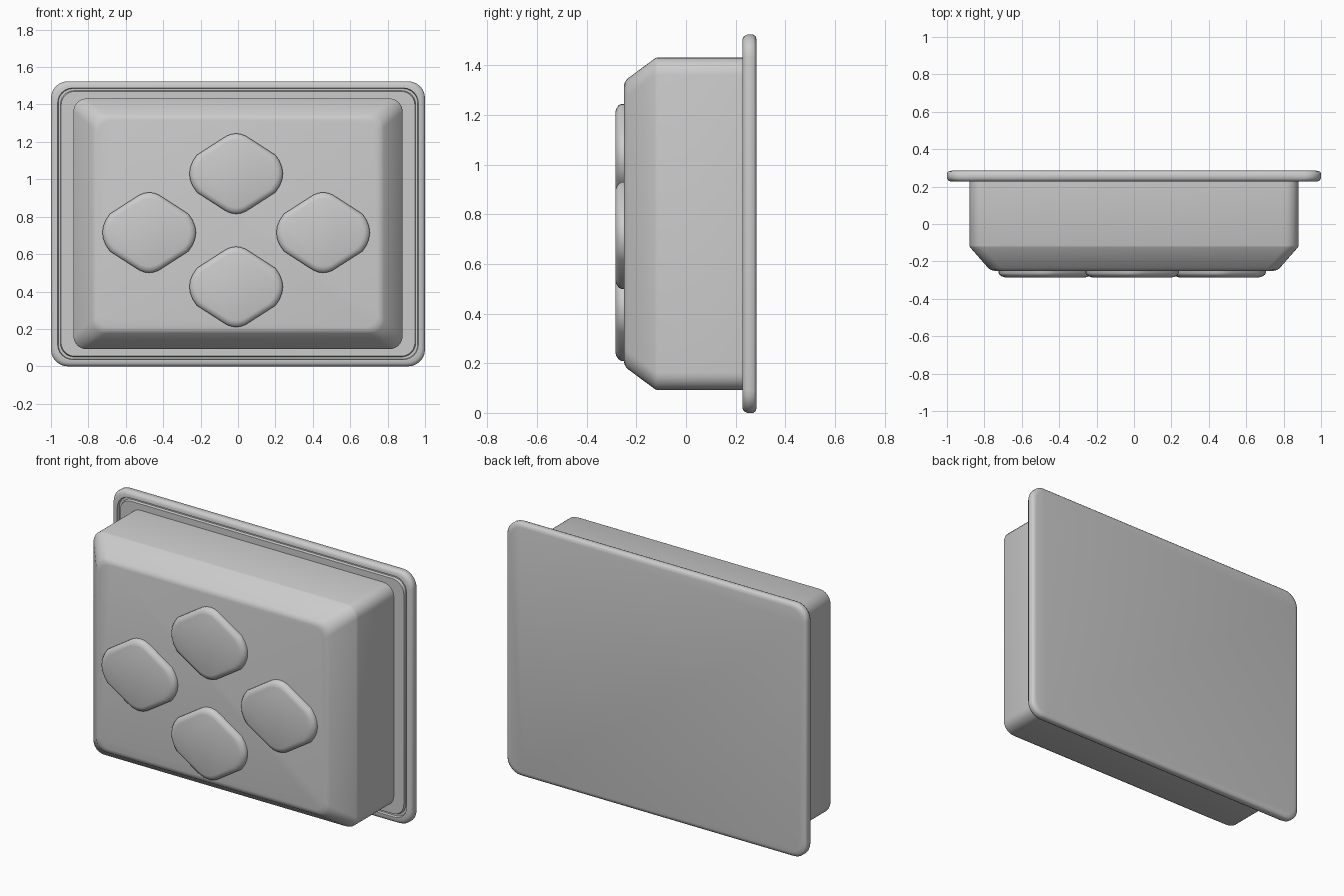
import bpy, bmesh, math
from mathutils import Vector

if "Cube" in bpy.data.objects:
    bpy.data.objects.remove(bpy.data.objects["Cube"], do_unlink=True)

grey = bpy.data.materials.new("light grey")
grey.use_nodes = True
colour = (0.6, 0.6, 0.6, 1)
grey.diffuse_color = colour
grey.node_tree.nodes["Principled BSDF"].inputs["Base Color"].default_value = colour


def rounded_rect(w, h, r, steps=6):
    """Outline of a rounded rectangle, half sizes w and h."""
    pts = []
    for i, (sx, sz) in enumerate([(1, 1), (-1, 1), (-1, -1), (1, -1)]):
        for k in range(steps + 1):
            a = math.pi / 2 * (i + k / steps)
            pts.append((sx * (w - r) + r * math.cos(a), sz * (h - r) + r * math.sin(a)))
    return pts


def soft_diamond(inset, steps=6):
    """Diamond outline whose four corners are quadratic curves."""
    fx, fz = 1 - inset / 0.25, 1 - inset / 0.215
    right = [Vector((0.21, -0.10)), Vector((0.29, 0)), Vector((0.21, 0.10))]
    top = [Vector((0.075, 0.187)), Vector((0, 0.243)), Vector((-0.075, 0.187))]
    pts = []
    for sign in (1, -1):
        for a, b, c in (right, top):
            for k in range(steps + 1):
                t = k / steps
                p = sign * (a * (1 - t) ** 2 + b * 2 * t * (1 - t) + c * t * t)
                pts.append((p.x * fx, p.y * fz))
    return pts


def loft(name, rings, location, angle):
    """Skin a list of (outline, y) rings and cap both ends."""
    bm = bmesh.new()
    loops = [[bm.verts.new((x, y, z)) for x, z in outline] for outline, y in rings]
    for a, b in zip(loops, loops[1:]):
        for i in range(len(a)):
            j = (i + 1) % len(a)
            bm.faces.new((a[i], a[j], b[j], b[i]))
    bm.faces.new(loops[0])
    bm.faces.new(loops[-1])
    bmesh.ops.recalc_face_normals(bm, faces=bm.faces)
    mesh = bpy.data.meshes.new(name)
    bm.to_mesh(mesh)
    bm.free()
    mesh.materials.append(grey)
    obj = bpy.data.objects.new(name, mesh)
    obj.location = location
    bpy.context.collection.objects.link(obj)
    bpy.ops.object.select_all(action='DESELECT')
    obj.select_set(True)
    bpy.context.view_layer.objects.active = obj
    bpy.ops.object.shade_smooth_by_angle(angle=math.radians(angle))
    return obj


MID = 0.762

# Back plate with softened rim and a narrow groove round its front
plate_profile = [(0.025, 0.285), (0.008, 0.281), (0, 0.272), (0, 0.246), (0.006, 0.234),
                 (0.018, 0.227), (0.036, 0.227), (0.039, 0.242), (0.050, 0.242),
                 (0.054, 0.227), (0.075, 0.227)]
loft("back_plate",
     [(rounded_rect(1 - d, MID - d, 0.09 - d * 0.3), y) for d, y in plate_profile],
     (0, 0, MID), 50)

# Housing with a sloped front border
body_profile = [(0, 0.235), (0, -0.115), (0.004, -0.125), (0.10, -0.235),
                (0.115, -0.246), (0.135, -0.25)]
loft("housing",
     [(rounded_rect(0.88 - d, 0.67 - d * 0.85, 0.07), y) for d, y in body_profile],
     (0, 0, MID), 50)

# Four buttons in a cross
button_profile = [(0, -0.24), (0, -0.262), (0.006, -0.272), (0.02, -0.281), (0.034, -0.285)]
for name, x, z in [("left_button", 0.455, 0.715), ("right_button", -0.475, 0.715),
                   ("top_button", -0.01, 1.03), ("bottom_button", -0.01, 0.425)]:
    loft(name, [(soft_diamond(d), y) for d, y in button_profile], (x, 0, z), 50)
